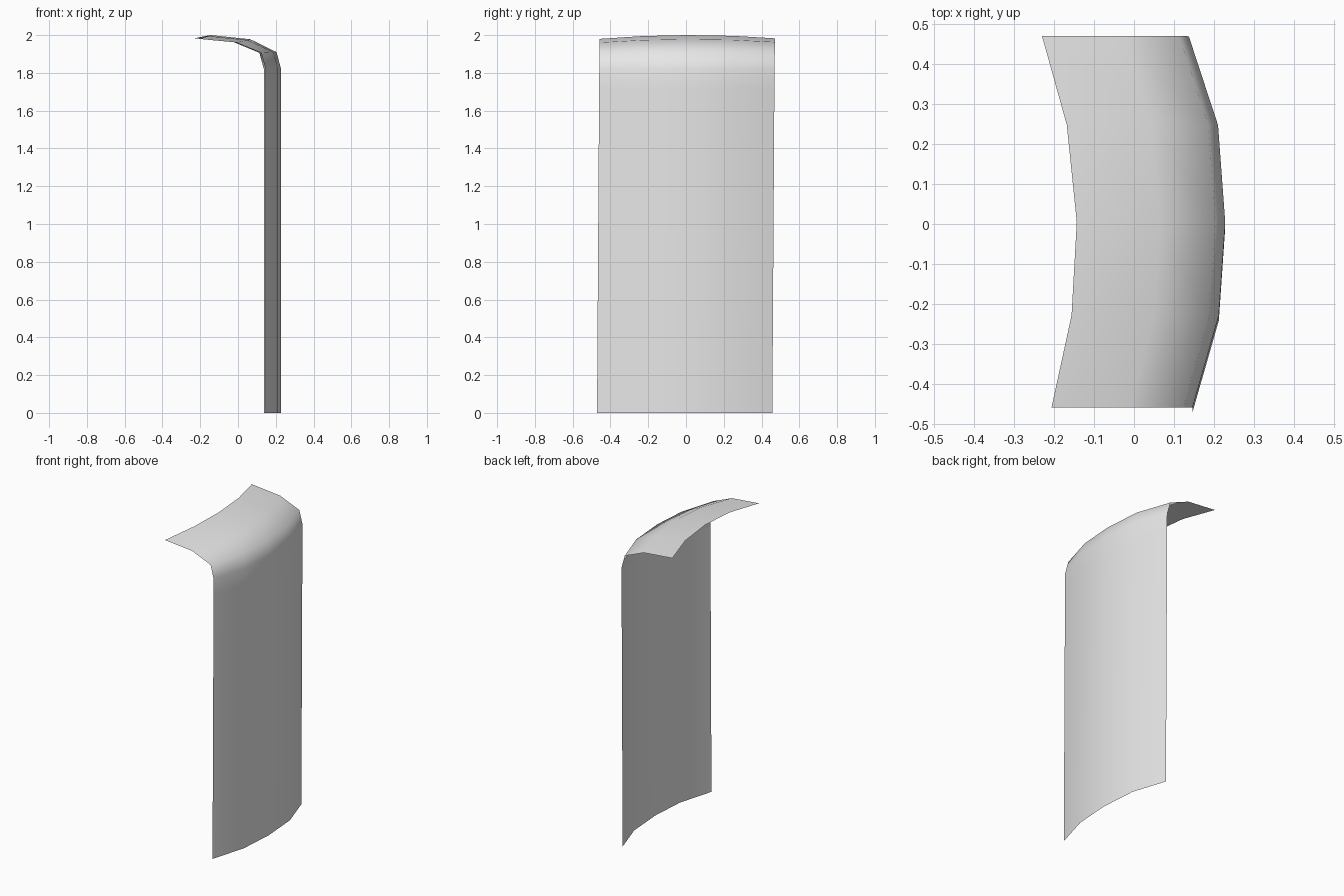
import bpy
import bmesh

default_cube = bpy.data.objects.get("Cube")
if default_cube:
    bpy.data.objects.remove(default_cube, do_unlink=True)

# Single plain colour
grey = bpy.data.materials.new("light_grey")
grey.use_nodes = True
colour = (0.8, 0.8, 0.8, 1.0)
grey.diffuse_color = colour
grey.node_tree.nodes["Principled BSDF"].inputs["Base Color"].default_value = colour

# Bowed columns across the panel: y, wall x, lip x, drop of the lip
columns = [
    (-0.458, 0.146, -0.206, 0.020),
    (-0.228, 0.212, -0.156, 0.005),
    (0.005, 0.228, -0.143, 0.000),
    (0.248, 0.210, -0.168, 0.004),
    (0.470, 0.137, -0.230, 0.017),
]

# Profile from floor to lip: reach toward the lip, height, share of the drop, y skew
profile = [
    (0.0, 0.0, 0.0, -0.013),
    (0.0, 1.72, 0.0, -0.002),
    (0.0, 1.82, 0.0, -0.001),
    (0.065, 1.91, 0.2, 0.0),
    (0.44, 1.978, 0.85, 0.0),
    (1.0, 2.0, 1.0, 0.0),
]

# Open curved panel with a rolled-over top
bm = bmesh.new()
grid = [
    [bm.verts.new((wall + (lip - wall) * reach, y + skew, z - drop * share))
     for y, wall, lip, drop in columns]
    for reach, z, share, skew in profile
]
for low, high in zip(grid, grid[1:]):
    for i in range(len(columns) - 1):
        bm.faces.new((low[i], low[i + 1], high[i + 1], high[i]))

mesh = bpy.data.meshes.new("curved_panel")
bm.to_mesh(mesh)
bm.free()
mesh.materials.append(grey)
mesh.shade_smooth()
panel = bpy.data.objects.new("curved_panel", mesh)
bpy.context.collection.objects.link(panel)
